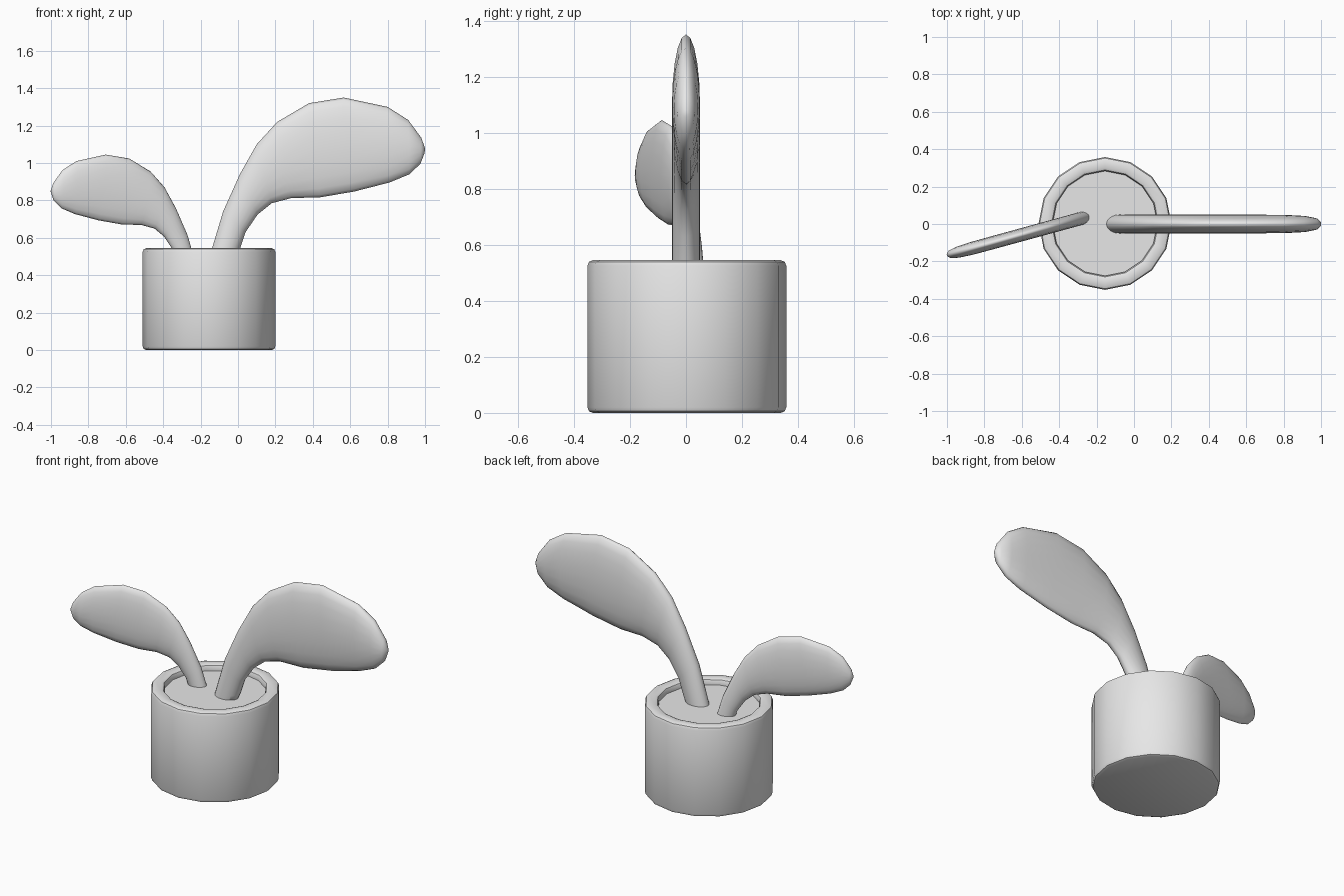
import bpy
import bmesh
import math

cube = bpy.data.objects.get("Cube")
if cube:
    bpy.data.objects.remove(cube)

grey = bpy.data.materials.new("plain_grey")
grey.use_nodes = True
grey.diffuse_color = (0.8, 0.8, 0.8, 1)
grey.node_tree.nodes["Principled BSDF"].inputs["Base Color"].default_value = (0.8, 0.8, 0.8, 1)


def loft(name, rings, sharp_angle):
    """Join rings of points with quads, cap both ends and shade smooth."""
    bm = bmesh.new()
    loops = [[bm.verts.new(p) for p in ring] for ring in rings]
    count = len(loops[0])
    for a, b in zip(loops, loops[1:]):
        for i in range(count):
            j = (i + 1) % count
            bm.faces.new((a[i], a[j], b[j], b[i]))
    bm.faces.new(loops[0][::-1])
    bm.faces.new(loops[-1])
    bmesh.ops.recalc_face_normals(bm, faces=bm.faces)
    mesh = bpy.data.meshes.new(name)
    bm.to_mesh(mesh)
    bm.free()
    mesh.materials.append(grey)
    obj = bpy.data.objects.new(name, mesh)
    bpy.context.collection.objects.link(obj)
    bpy.ops.object.select_all(action="DESELECT")
    obj.select_set(True)
    bpy.context.view_layer.objects.active = obj
    bpy.ops.object.shade_smooth_by_angle(angle=math.radians(sharp_angle))
    return obj


def circle(radius, z, sides=16):
    turns = [math.tau * i / sides for i in range(sides)]
    return [(radius * math.cos(t), radius * math.sin(t), z) for t in turns]


def corner(radius, z, size, start, steps=2):
    """Quarter-round profile points about a centre, from a start angle."""
    angles = [math.radians(start + 90 * i / steps) for i in range(steps + 1)]
    return [(radius + size * math.cos(a), z + size * math.sin(a)) for a in angles]


# Pot: rounded outer edges, thick rim and a recessed soil disc
outer, inner, height, soil_z, edge = 0.355, 0.28, 0.545, 0.51, 0.02
profile = (corner(outer - edge, edge, edge, -90)
           + corner(outer - edge, height - edge, edge, 0)
           + corner(inner + edge, height - edge, edge, 90)
           + [(inner, soil_z)])
pot = loft("pot", [circle(r, z) for r, z in profile], 35)
pot.location = (-0.155, 0.003, 0)

# Leaf: upper x, upper z, lower x, lower z, half thickness
stations = [
    (-0.155, 0.48, -0.02, 0.48, 0.05),
    (-0.14, 0.54, 0.01, 0.54, 0.05),
    (-0.08, 0.74, 0.04, 0.63, 0.05),
    (0.01, 0.94, 0.105, 0.725, 0.05),
    (0.10, 1.10, 0.18, 0.785, 0.05),
    (0.21, 1.22, 0.286, 0.813, 0.05),
    (0.38, 1.32, 0.436, 0.816, 0.05),
    (0.565, 1.35, 0.623, 0.848, 0.05),
    (0.80, 1.30, 0.81, 0.896, 0.049),
    (0.91, 1.23, 0.917, 0.94, 0.043),
    (0.98, 1.135, 0.976, 0.997, 0.03),
    (1.0, 1.08, 0.998, 1.055, 0.01),
]


def section(ux, uz, lx, lz, thick, sides=20):
    ring = []
    for i in range(sides):
        t = math.tau * i / sides
        c, s = math.cos(t), math.sin(t)
        ring.append(((ux + lx + (ux - lx) * c) / 2, thick * s,
                     (uz + lz + (uz - lz) * c) / 2))
    return ring


leaf_rings = [section(*s) for s in stations]
large_leaf = loft("large_leaf", leaf_rings, 75)

# Small leaf: same form, scaled down and turned to the other side
small_leaf = loft("small_leaf", leaf_rings, 75)
small_leaf.scale = (0.7, 0.7, 0.7)
small_leaf.rotation_euler.z = math.radians(180 + 15.3)
small_leaf.location = (-0.325, 0.018, 0.10)
